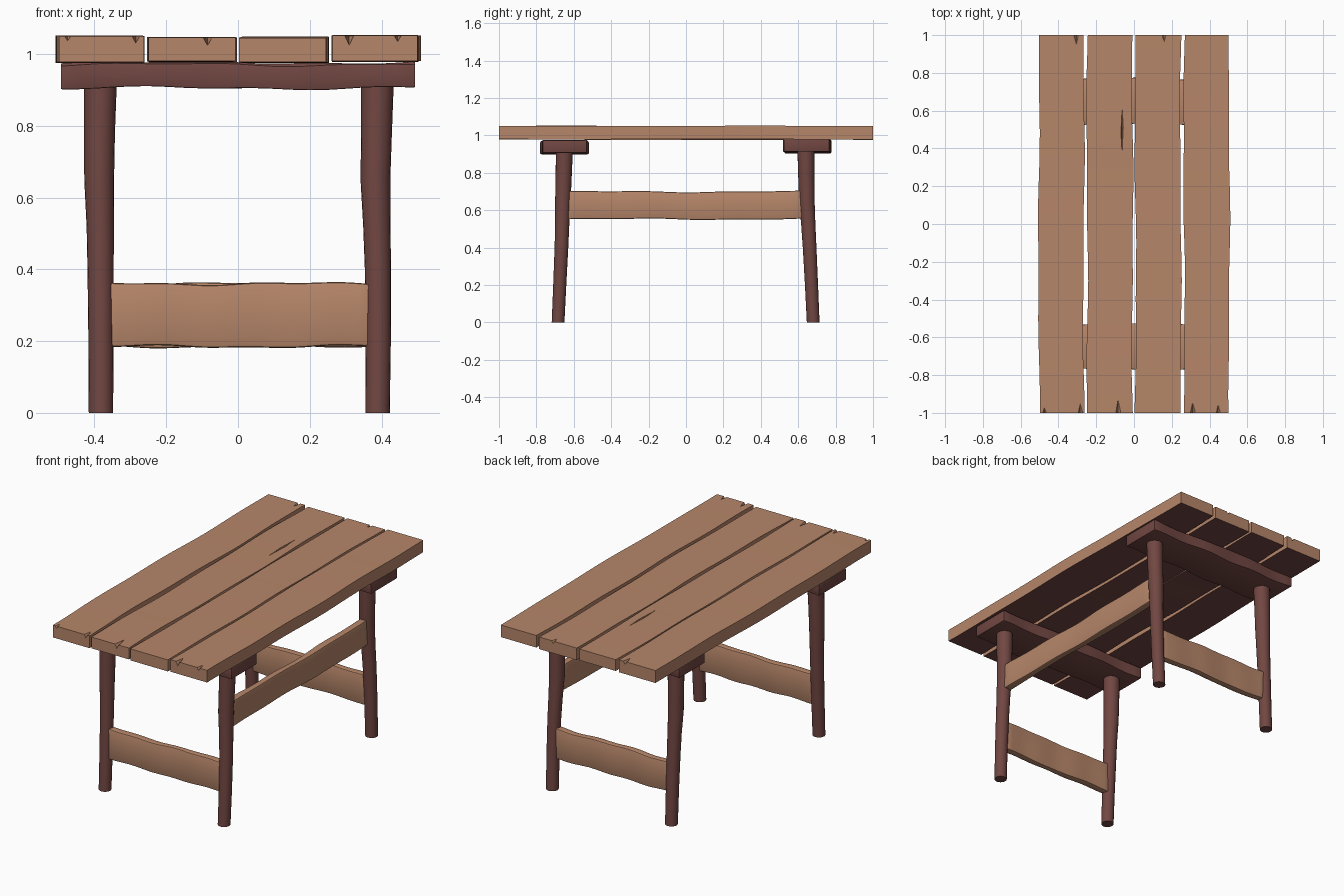
import bpy, bmesh, math, random
from mathutils import Vector

if "Cube" in bpy.data.objects:
    bpy.data.objects.remove(bpy.data.objects["Cube"])

random.seed(4)


def material(name, rgb):
    m = bpy.data.materials.new(name)
    m.diffuse_color = (*rgb, 1)
    m.use_nodes = True
    m.node_tree.nodes["Principled BSDF"].inputs["Base Color"].default_value = m.diffuse_color
    return m


WOOD = material("tan wood", (0.468, 0.238, 0.142))
RED = material("red brown wood", (0.165, 0.062, 0.054))


def finish(name, bm, mats):
    bmesh.ops.recalc_face_normals(bm, faces=bm.faces[:])
    me = bpy.data.meshes.new(name)
    bm.to_mesh(me)
    bm.free()
    for m in mats:
        me.materials.append(m)
    ob = bpy.data.objects.new(name, me)
    bpy.context.collection.objects.link(ob)
    return ob


def activate(ob):
    bpy.ops.object.select_all(action='DESELECT')
    ob.select_set(True)
    bpy.context.view_layer.objects.active = ob


def loft(bm, rings):
    vs = [[bm.verts.new(p) for p in r] for r in rings]
    n = len(rings[0])
    for a, b in zip(vs, vs[1:]):
        for i in range(n):
            j = (i + 1) % n
            bm.faces.new((a[i], a[j], b[j], b[i]))
    bm.faces.new(vs[0])
    bm.faces.new(vs[-1])


def wave(amp):
    p, q = random.uniform(0, 6.28), random.uniform(0, 6.28)
    return lambda s: amp * (0.6 * math.sin(8 * s + p) + 0.4 * math.sin(19 * s + q))


def board(name, axes, lo, hi, wave_w, wave_t, mats, rule=None, bevel=0):
    """Hand-cut board; axes gives (length, width, thickness) axis indices."""
    L, W, T = axes
    bm = bmesh.new()
    edges = [wave(wave_w), wave(wave_w)]
    flat = [wave(wave_t), wave(wave_t)]
    rings = []
    n = 20
    for k in range(n + 1):
        s = k / n
        ring = []
        for a, b in ((0, 0), (1, 0), (1, 1), (0, 1)):
            p = Vector((0, 0, 0))
            p[L] = lo[L] + (hi[L] - lo[L]) * s
            p[W] = (lo, hi)[a][W] + edges[a](s)
            p[T] = (lo, hi)[b][T] + flat[b](s)
            ring.append(p)
        rings.append(ring)
    loft(bm, rings)
    ob = finish(name, bm, mats)
    if rule:
        for f in ob.data.polygons:
            f.material_index = rule(f.normal)
    if bevel:
        activate(ob)
        m = ob.modifiers.new("bevel", 'BEVEL')
        m.width, m.segments = bevel, 2
        m.limit_method, m.angle_limit = 'ANGLE', math.radians(40)
        bpy.ops.object.modifier_apply(modifier="bevel")
        bpy.ops.object.shade_smooth_by_angle(angle=math.radians(35))
    return ob


# Splits: stretched octahedra (x, y, half width, half length, depth)
splits = [(-0.475, -1, 0.011, 0.03, 0.014), (-0.285, -1, 0.013, 0.05, 0.02),
          (-0.085, -1, 0.014, 0.075, 0.022), (0.31, -1, 0.014, 0.055, 0.026),
          (0.445, -1, 0.011, 0.045, 0.016), (-0.305, 1, 0.012, 0.05, 0.018),
          (0.16, 1, 0.011, 0.035, 0.016), (-0.063, 0.50, 0.007, 0.135, 0.014)]


def split_cutter(items, top):
    bm = bmesh.new()
    for x, y, w, l, d in items:
        mid = [bm.verts.new((x + w * a, y + l * b, top)) for a, b in ((1, .15), (0, 1), (-1, -.15), (0, -1))]
        low, high = bm.verts.new((x, y, top - d)), bm.verts.new((x, y, top + d))
        for i in range(4):
            bm.faces.new((mid[i], mid[(i + 1) % 4], high))
            bm.faces.new((mid[(i + 1) % 4], mid[i], low))
    ob = finish("split_cutter", bm, [WOOD])
    ob.hide_render = True
    return ob


# Table top planks, tan with red-brown undersides
planks = [(-0.504, -0.266, 0.977, 1.051), (-0.248, -0.008, 0.979, 1.046),
          (0.008, 0.247, 0.977, 1.047), (0.265, 0.504, 0.980, 1.051)]
for i, (x0, x1, z0, z1) in enumerate(planks):
    ob = board(f"top_plank_{i + 1}", (1, 0, 2), (x0, -1, z0), (x1, 1, z1), 0.006, 0.002,
               [WOOD, RED], lambda nrm: 1 if nrm.z < -0.7 else 0)
    cutter = split_cutter([s for s in splits if x0 < s[0] < x1], z1)
    m = ob.modifiers.new("splits", 'BOOLEAN')
    m.object, m.operation, m.solver = cutter, 'DIFFERENCE', 'EXACT'
    activate(ob)
    bpy.ops.object.modifier_apply(modifier="splits")
    bpy.data.objects.remove(cutter)
    bpy.ops.object.shade_smooth_by_angle(angle=math.radians(25))

# Crossbars under the top, with bare tan upper faces
for name, y0, y1, dz in (("front_crossbar", -0.77, -0.528, 0), ("back_crossbar", 0.528, 0.77, 0.005)):
    board(name, (0, 1, 2), (-0.494, y0, 0.905 + dz), (0.494, y1, 0.972 + dz), 0.010, 0.006,
          [RED, WOOD], lambda nrm: 1 if nrm.z > 0.7 else 0, bevel=0.004)

# Legs: round, slightly bent, tapering to the foot
heights = [0, 0.2, 0.4, 0.52, 0.65, 0.78, 0.93]
radii = [0.034, 0.035, 0.0365, 0.038, 0.0415, 0.043, 0.0455]
xs = {"left": [-.382, -.382, -.383, -.384, -.387, -.386, -.383],
      "right": [.389, .391, .390, .387, .383, .386, .389]}
ys = {"front": [-.684, -.675, -.666, -.662, -.658, -.654, -.650],
      "back": [.680, .671, .661, .654, .646, .643, .641]}
for sx, px in xs.items():
    for sy, py in ys.items():
        bm = bmesh.new()
        loft(bm, [[(x + r * math.cos(a * math.pi / 10), y + r * math.sin(a * math.pi / 10), z)
                   for a in range(20)] for x, y, z, r in zip(px, py, heights, radii)])
        leg = finish(f"{sy}_{sx}_leg", bm, [RED])
        activate(leg)
        bpy.ops.object.shade_smooth_by_angle(angle=math.radians(35))

# Low end rails and one long side rail
for name, y in (("front_rail", -0.671), ("back_rail", 0.667)):
    board(name, (0, 2, 1), (-0.37, y - 0.02, 0.184), (0.37, y + 0.02, 0.361), 0.005, 0.004,
          [WOOD], bevel=0.008)
board("right_side_rail", (1, 2, 0), (0.364, -0.64, 0.552), (0.404, 0.63, 0.70), 0.005, 0.004,
      [WOOD], bevel=0.008)
